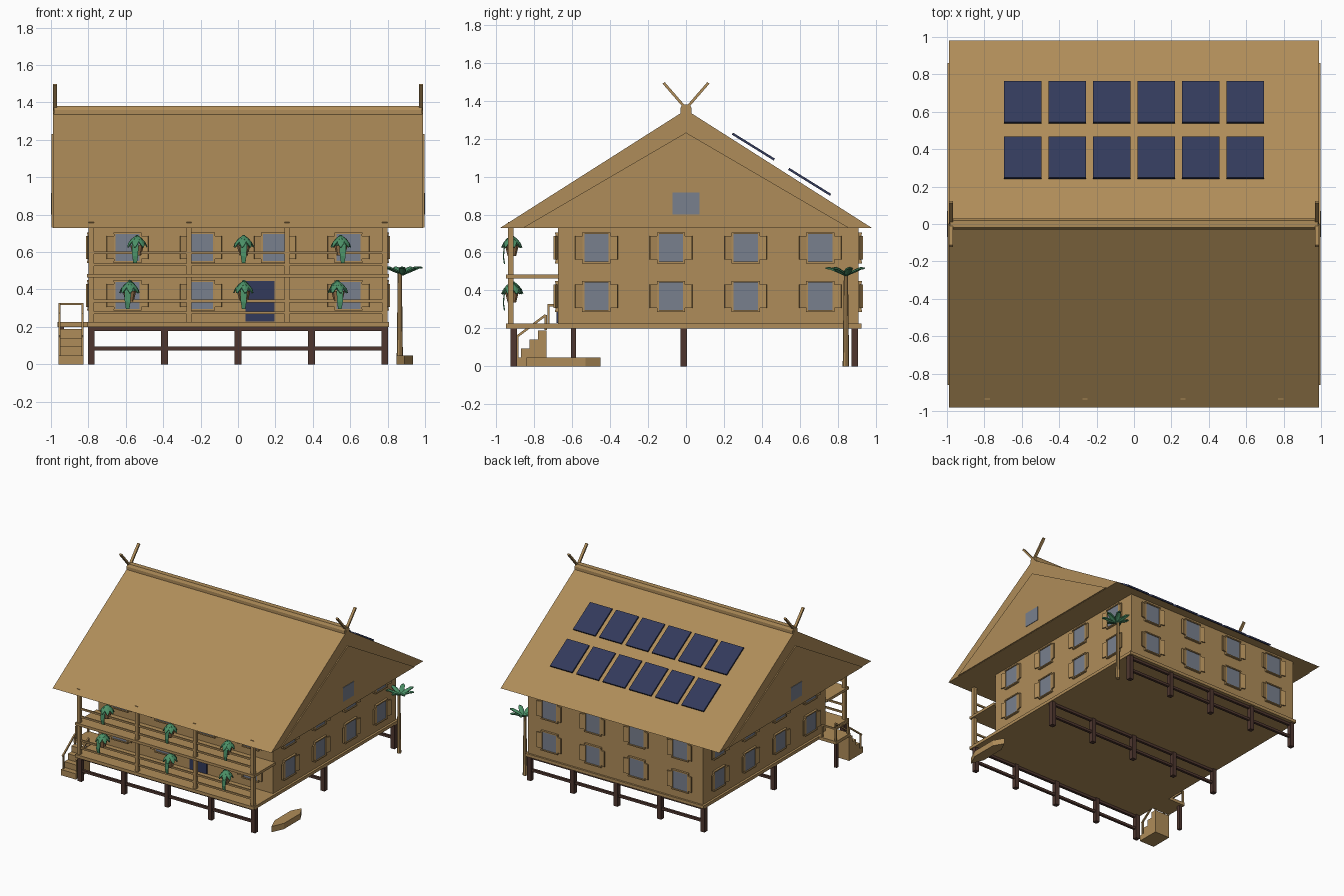
import bpy, bmesh, math
from mathutils import Matrix, Vector

if "Cube" in bpy.data.objects:
    bpy.data.objects.remove(bpy.data.objects["Cube"])


def material(name, rgb):
    m = bpy.data.materials.new(name)
    m.diffuse_color = (*rgb, 1)
    m.use_nodes = True
    m.node_tree.nodes["Principled BSDF"].inputs["Base Color"].default_value = m.diffuse_color
    return m


WOOD = material("tan wood", (0.43, 0.265, 0.10))
DARK = material("dark brown", (0.077, 0.037, 0.028))
GLASS = material("grey blue glass", (0.19, 0.215, 0.27))
NAVY = material("navy", (0.032, 0.042, 0.105))
LEAF = material("green leaf", (0.07, 0.28, 0.135))
POT = material("clay brown", (0.33, 0.18, 0.075))


def finish(name, bm, mat):
    bmesh.ops.recalc_face_normals(bm, faces=bm.faces)
    me = bpy.data.meshes.new(name)
    bm.to_mesh(me)
    bm.free()
    me.materials.append(mat)
    ob = bpy.data.objects.new(name, me)
    bpy.context.collection.objects.link(ob)
    return ob


def add_box(bm, center, size, frame=Matrix()):
    m = frame @ Matrix.Translation(center) @ Matrix.Diagonal((*size, 1))
    bmesh.ops.create_cube(bm, size=1, matrix=m)


def boxes(name, mat, items):
    """One object from (x0, x1, y0, y1, z0, z1) boxes."""
    bm = bmesh.new()
    for x0, x1, y0, y1, z0, z1 in items:
        add_box(bm, ((x0 + x1) / 2, (y0 + y1) / 2, (z0 + z1) / 2),
                (x1 - x0, y1 - y0, z1 - z0))
    return finish(name, bm, mat)


def add_bar(bm, a, b, w, d):
    """Straight square bar between two points."""
    a, b = Vector(a), Vector(b)
    rot = (b - a).to_track_quat('Z', 'X').to_matrix().to_4x4()
    add_box(bm, (0, 0, 0), (w, d, (b - a).length), Matrix.Translation((a + b) / 2) @ rot)


def prism(name, mat, pts, axis, lo, hi):
    """Extrude a profile: (y, z) points along x, or (x, y) points along z."""
    bm = bmesh.new()
    place = (lambda p, t: (t, *p)) if axis == 'X' else (lambda p, t: (*p, t))
    f = bm.faces.new([bm.verts.new(place(p, lo)) for p in pts])
    new = bmesh.ops.extrude_face_region(bm, geom=[f])["geom"]
    step = Vector(place((0, 0), hi - lo))
    bmesh.ops.translate(bm, vec=step, verts=[v for v in new if isinstance(v, bmesh.types.BMVert)])
    return finish(name, bm, mat)


# Roof, gable plates, ridge cap
prism("roof", WOOD, [(-0.982, 0.728), (0.982, 0.728), (0, 1.352)], 'X', -0.988, 0.988)
for s in (-1, 1):
    prism("gable_panel", WOOD, [(-0.86, 0.73), (0.86, 0.73), (0, 1.232)], 'X',
          *sorted((s * 0.985, s * 0.996)))
    boxes("gable_window", GLASS, [(*sorted((s * 0.99, s * 1.0)), -0.07, 0.07, 0.80, 0.915)])
prism("ridge_cap", WOOD, [(-0.03, 1.335), (0.03, 1.335), (0.03, 1.36), (0.02, 1.38),
                          (-0.02, 1.38), (-0.03, 1.36)], 'X', -0.985, 0.985)

# Crossed horns at both ridge ends
bm = bmesh.new()
for x in (-0.978, 0.978):
    for s in (-1, 1):
        add_bar(bm, (x, -s * 0.02, 1.335), (x, s * 0.118, 1.494), 0.014, 0.02)
finish("ridge_horns", bm, WOOD)

# Solar panels above the back slope
bm = bmesh.new()
tilt = Matrix.Rotation(-math.atan(0.62), 4, 'X')
for y, z in ((0.355, 1.158), (0.652, 0.972)):
    for i in range(6):
        add_box(bm, (0, 0, 0), (0.2, 0.26, 0.012),
                Matrix.Translation(((i - 2.5) * 0.2375, y, z)) @ tilt)
finish("solar_panels", bm, NAVY)

# House body and floors
boxes("walls", WOOD, [(-0.79, 0.79, -0.674, 0.91, 0.22, 0.73)])
boxes("ground_floor", WOOD, [(-0.808, 0.808, -0.95, 0.925, 0.2, 0.225)])
boxes("balcony_floor", WOOD, [(-0.808, 0.808, -0.95, -0.67, 0.463, 0.484)])
boxes("door", NAVY, [(0.04, 0.195, -0.682, -0.67, 0.228, 0.445)])

# Stilts with long beams
stilts = []
for y in (-0.908, -0.012, 0.89):
    stilts += [(x - 0.018, x + 0.018, y - 0.018, y + 0.018, 0, 0.2)
               for x in (-0.785, -0.393, 0, 0.393, 0.785)]
    stilts += [(-0.785, 0.785, y - 0.01, y + 0.01, z, z + 0.02) for z in (0.075, 0.178)]
boxes("stilts", DARK, stilts)

# Veranda posts and rails
boxes("veranda_posts", WOOD, [(x - 0.014, x + 0.014, -0.938, -0.91, 0.22, 0.76)
                              for x in (-0.785, -0.262, 0.262, 0.785)])
boxes("veranda_rails", WOOD, [(-0.79, 0.79, -0.93, -0.918, z - 0.007, z + 0.007)
                              for z in (0.275, 0.338, 0.532, 0.596)])

# Windows on all four walls: local x along the wall, local -y outward
glass, frames, shutters = bmesh.new(), bmesh.new(), bmesh.new()
cols = (-0.59, -0.197, 0.197, 0.59)
walls = [(0, (0, -0.674), cols), (180, (0, 0.91), cols),
         (90, (0.79, 0.118), cols), (-90, (-0.79, 0.118), cols)]
for angle, (wx, wy), us in walls:
    base = Matrix.Translation((wx, wy, 0)) @ Matrix.Rotation(math.radians(angle), 4, 'Z')
    for u in us:
        for z in (0.368, 0.624):
            if angle == 0 and z < 0.5 and abs(u - 0.197) < 0.01:
                continue  # the door is here
            f = base @ Matrix.Translation((u, 0, z))
            add_box(glass, (0, -0.003, 0), (0.132, 0.012, 0.146), f)
            for s in (-1, 1):
                add_box(frames, (0, -0.007, s * 0.077), (0.15, 0.02, 0.009), f)
                add_box(frames, (s * 0.069, -0.006, 0), (0.01, 0.016, 0.15), f)
                hinge = f @ Matrix.Translation((s * 0.072, -0.006, 0)) \
                    @ Matrix.Rotation(-s * math.radians(15), 4, 'Z')
                add_box(shutters, (s * 0.02, -0.002, 0), (0.042, 0.01, 0.124), hinge)
finish("window_glass", glass, GLASS)
finish("window_frames", frames, WOOD)
finish("window_shutters", shutters, WOOD)

# Side landing and stairs
boxes("landing", WOOD, [(-0.965, -0.8, -0.745, -0.56, 0.2, 0.225)])
boxes("landing_post", DARK, [(-0.955, -0.93, -0.605, -0.58, 0, 0.2)])
boxes("stairs", WOOD, [(-0.96, -0.825, -0.915 + 0.045 * i, -0.735, 0.047 * i, 0.047 * (i + 1))
                       for i in range(4)])
bm = bmesh.new()
for x in (-0.955, -0.832):
    add_bar(bm, (x, -0.74, 0.19), (x, -0.74, 0.27), 0.012, 0.012)
    add_bar(bm, (x, -0.89, 0.045), (x, -0.89, 0.16), 0.012, 0.012)
    add_bar(bm, (x, -0.9, 0.15), (x, -0.74, 0.27), 0.012, 0.012)
for x, y in ((-0.955, -0.725), (-0.955, -0.57), (-0.832, -0.57)):
    add_bar(bm, (x, y, 0.22), (x, y, 0.325), 0.012, 0.012)
add_bar(bm, (-0.955, -0.731, 0.322), (-0.955, -0.564, 0.322), 0.012, 0.012)
add_bar(bm, (-0.961, -0.57, 0.322), (-0.826, -0.57, 0.322), 0.012, 0.012)
finish("stair_railing", bm, WOOD)

# Small boat on the ground
prism("boat", WOOD, [(0.89, -0.84), (0.935, -0.74), (0.935, -0.53), (0.89, -0.45),
                     (0.848, -0.53), (0.848, -0.74)], 'Z', 0, 0.047)


def add_leaf(bm, origin, angle, pts):
    """Pointed folded leaf; pts are (radius, half width, height)."""
    m = Matrix.Translation(origin) @ Matrix.Rotation(angle, 4, 'Z')
    rows = [[bm.verts.new(m @ Vector((r, k * w, h - abs(k) * w * 0.3))) for k in (-1, 0, 1)]
            for r, w, h in pts]
    for a, b in zip(rows, rows[1:]):
        for k in (0, 1):
            bm.faces.new((a[k], b[k], b[k + 1], a[k + 1]))


def thicken(ob, t):
    ob.modifiers.new("thickness", 'SOLIDIFY').thickness = t


# Palm tree
bm = bmesh.new()
bmesh.ops.create_cone(bm, cap_ends=True, segments=8, radius1=0.017, radius2=0.011, depth=0.485,
                      matrix=Matrix.Translation((0.865, 0.843, 0.2425)))
finish("palm_trunk", bm, WOOD)
bm = bmesh.new()
for i in range(7):
    add_leaf(bm, (0.88, 0.843, 0.485), i * math.tau / 7 + 0.2,
             [(0, 0.008, 0), (0.05, 0.02, 0.025), (0.085, 0.016, 0.038), (0.108, 0.004, 0.036)])
thicken(finish("palm_leaves", bm, LEAF), 0.008)

# Hanging flower pots along the veranda
pots, leaves = bmesh.new(), bmesh.new()
for n, (x, z) in enumerate(((-0.54, 0.63), (0.03, 0.63), (0.55, 0.63),
                            (-0.58, 0.385), (0.03, 0.385), (0.535, 0.385))):
    o = Vector((x, -0.918, z))
    bmesh.ops.create_cone(pots, cap_ends=True, segments=8, radius1=0.022, radius2=0.036,
                          depth=0.055, matrix=Matrix.Translation(o - Vector((0, 0, 0.022))))
    for i in range(7):
        add_leaf(leaves, o, i * math.tau / 7 + n,
                 [(0, 0.006, 0.062), (0.025, 0.019, 0.045), (0.045, 0.016, 0.022),
                  (0.056, 0.004, -0.002)])
    # Trailing leaf over the front rim
    add_leaf(leaves, o + Vector(((n % 3 - 1) * 0.01, 0, 0)), -math.pi / 2,
             [(0.01, 0.012, 0.05), (0.042, 0.018, 0.005), (0.048, 0.015, -0.05),
              (0.042, 0.009, -0.088)])
finish("flower_pots", pots, POT)
thicken(finish("pot_plants", leaves, LEAF), 0.006)
